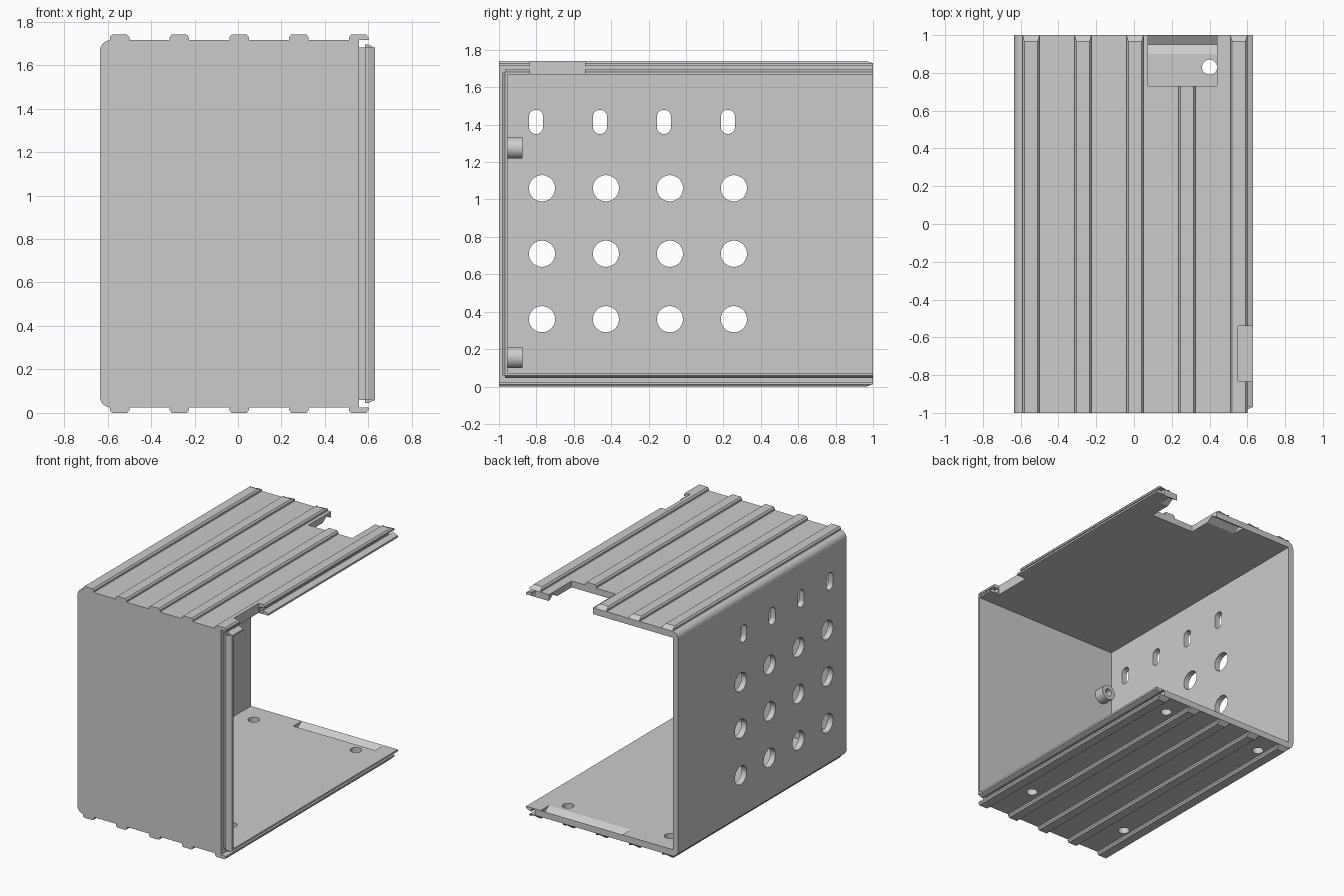
import bpy, bmesh, math

HEIGHT = 1.74          # overall height including ribs
WALL_OUT, WALL_IN = 1.715, 1.667
FRONT, FRONT_IN, BACK = -1.0, -0.955, 1.0
EDGE = 0.557           # open edge of the outer skin

cube = bpy.data.objects.get("Cube")
if cube:
    bpy.data.objects.remove(cube, do_unlink=True)

grey = bpy.data.materials.new("light_grey")
grey.use_nodes = True
grey.diffuse_color = (0.6, 0.6, 0.6, 1)
grey.node_tree.nodes["Principled BSDF"].inputs["Base Color"].default_value = (0.6, 0.6, 0.6, 1)


def flip(points):
    """Mirror a profile from the roof to the floor."""
    return [(a, HEIGHT - z) for a, z in points]


def prism(name, shapes, axis, start, end):
    """Extrude one or more 2D outlines along an axis into one object."""
    place = {"x": lambda a, b, t: (t, a, b),
             "y": lambda a, b, t: (a, t, b),
             "z": lambda a, b, t: (a, b, t)}[axis]
    bm = bmesh.new()
    for shape in shapes:
        low = [bm.verts.new(place(a, b, start)) for a, b in shape]
        high = [bm.verts.new(place(a, b, end)) for a, b in shape]
        bm.faces.new(low)
        bm.faces.new(high)
        for i in range(len(low)):
            j = (i + 1) % len(low)
            bm.faces.new((low[i], low[j], high[j], high[i]))
    bmesh.ops.recalc_face_normals(bm, faces=bm.faces)
    mesh = bpy.data.meshes.new(name)
    bm.to_mesh(mesh)
    bm.free()
    mesh.materials.append(grey)
    obj = bpy.data.objects.new(name, mesh)
    bpy.context.collection.objects.link(obj)
    return obj


def rect(a0, a1, b0, b1):
    return [(a0, b0), (a1, b0), (a1, b1), (a0, b1)]


def slot(a, b, r, half=0.0, n=32):
    """Circle, or an upright stadium when half is above zero."""
    pts = []
    for i in range(n):
        t = 2 * math.pi * (i + 0.5) / n
        pts.append((a + r * math.cos(t), b + r * math.sin(t) + math.copysign(half, math.sin(t))))
    return pts


def cut(obj, *cutters):
    bpy.context.view_layer.objects.active = obj
    for cutter in cutters:
        mod = obj.modifiers.new("cut", "BOOLEAN")
        mod.operation, mod.solver, mod.object = "DIFFERENCE", "EXACT", cutter
        bpy.ops.object.modifier_apply(modifier=mod.name)


def smooth(obj):
    bpy.ops.object.select_all(action="DESELECT")
    obj.select_set(True)
    bpy.context.view_layer.objects.active = obj
    bpy.ops.object.shade_smooth_by_angle(angle=math.radians(30))


# Cutters: cavity, side vents, floor holes, latch grooves, roof notches
cavity = prism("cavity_cutter", [rect(-0.592, 1, HEIGHT - WALL_IN, WALL_IN)], "y", FRONT_IN, 1.2)
vents = []
for i in range(4):
    y = -0.77 + 0.342 * i
    vents += [slot(y, z, 0.07) for z in (0.36, 0.71, 1.06)]
    vents.append(slot(y - 0.032, 1.415, 0.038, 0.027))
vent_cutter = prism("vent_cutter", vents, "x", -0.8, -0.55)
floor_cutter = prism("floor_hole_cutter", [slot(x, y, 0.04) for x in (-0.45, 0.4) for y in (-0.65, 0.83)],
                     "z", -0.1, 0.2)
groove = [(0.885, WALL_IN - 0.01), (0.95, WALL_IN + 0.033), (1.015, WALL_IN - 0.01)]
groove_cutter = prism("groove_cutter", [groove, flip(groove)], "x", -0.17, 0.51)
notch_cutter = prism("notch_cutter", [rect(0.075, 0.44, 0.73, 1.2), rect(0.55, 0.8, -0.835, -0.54)],
                     "z", 1.5, 1.9)
cutters = [cavity, vent_cutter, floor_cutter, groove_cutter, notch_cutter]

# Main shell with two rounded long edges
r = 0.05
corner = [(-0.635 + r - r * math.cos(t), WALL_OUT - r + r * math.sin(t))
          for t in [math.pi / 2 * i / 8 for i in range(9)]]
outline = corner + [(EDGE, WALL_OUT), (EDGE, HEIGHT - WALL_OUT)] + flip(corner)[::-1]
shell = prism("case_shell", [outline], "y", FRONT, BACK)
cut(shell, *cutters)
smooth(shell)

# Raised ribs on the roof and floor, bevelled at the back
ribs = []
for i in range(5):
    x = -0.59 + 0.275 * i
    ribs.append([(x, WALL_OUT), (x, HEIGHT - 0.012), (x + 0.01, HEIGHT),
                 (x + 0.08, HEIGHT), (x + 0.09, HEIGHT - 0.012), (x + 0.09, WALL_OUT)])
roof_ribs = prism("roof_ribs", ribs, "y", FRONT, BACK)
floor_ribs = prism("floor_ribs", [flip(p) for p in ribs], "y", FRONT, BACK)
for obj in (roof_ribs, floor_ribs):
    for v in obj.data.vertices:
        if v.co.y > 0.9 and abs(v.co.z - HEIGHT / 2) > HEIGHT / 2 - 0.005:
            v.co.y -= 0.035
cut(roof_ribs, notch_cutter)

# Snap lip around the open side: thin web, raised catch, tapered tip
lip = [(EDGE, 0), (0.63, 0), (0.63, 0.014), (0.6, 0.027), (0.585, 0.027), (0.585, 0.009), (EDGE, 0.009)]
top_profile = [(x, WALL_IN + d) for x, d in lip]
roof_lip = prism("roof_lip", [top_profile], "y", -0.968, BACK)
floor_lip = prism("floor_lip", [flip(top_profile)], "y", -0.968, BACK)
front_lip = prism("front_lip", [[(x, FRONT_IN - d) for x, d in lip]], "z", 0.06, 1.68)
cut(roof_lip, notch_cutter)

# Hollow screw posts behind the front wall
post_heights = (0.155, 1.275)
posts = prism("screw_posts", [slot(-0.5, z, 0.057) for z in post_heights], "y", FRONT_IN - 0.005, -0.875)
bore = prism("bore_cutter", [slot(-0.5, z, 0.028) for z in post_heights], "y", -0.945, -0.8)
cutters.append(bore)
cut(posts, bore)
smooth(posts)

# Remove the helpers
for obj in cutters:
    bpy.data.objects.remove(obj, do_unlink=True)
